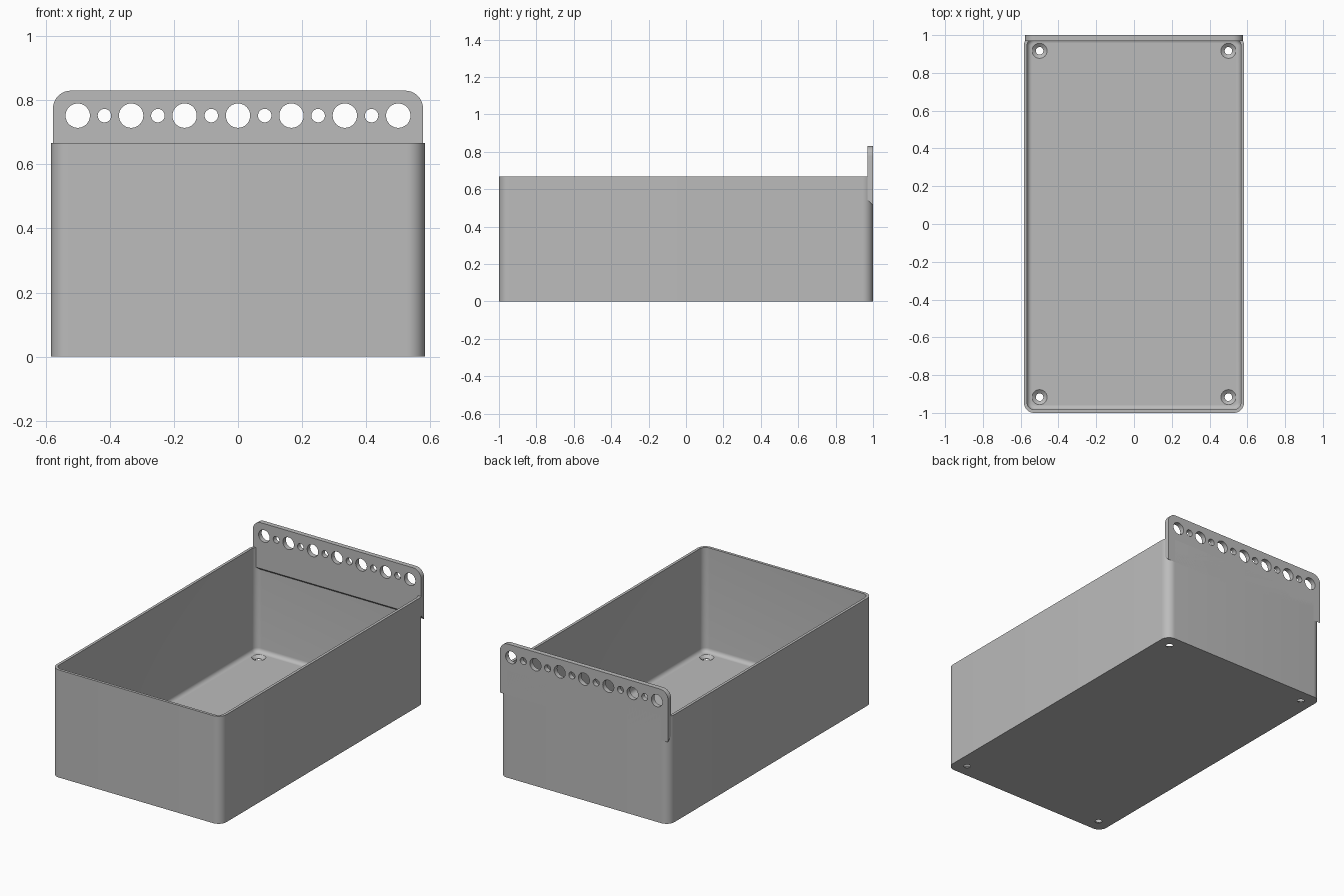
import bpy, bmesh
from math import sin, cos, pi, radians

cube = bpy.data.objects.get("Cube")
if cube:
    bpy.data.objects.remove(cube, do_unlink=True)

# One plain grey for every part
GREY = (0.5, 0.5, 0.5, 1)
grey = bpy.data.materials.new("grey plastic")
grey.use_nodes = True
grey.diffuse_color = GREY
grey.node_tree.nodes["Principled BSDF"].inputs["Base Color"].default_value = GREY

HALF_X, HALF_Y, HEIGHT = 0.583, 1.0, 0.667
WALL, FLOOR, RADIUS, FILLET = 0.017, 0.02, 0.055, 0.025
PLATE_X, PLATE_TOP, PLATE_Y = 0.577, 0.83, 0.97


def rounded_rect(hx, hy, r, steps=10):
    """Counter-clockwise outline of a rectangle with round corners."""
    pts = []
    for i, (sx, sy) in enumerate([(1, 1), (-1, 1), (-1, -1), (1, -1)]):
        for k in range(steps + 1):
            a = (i + k / steps) * pi / 2
            pts.append((sx * (hx - r) + r * cos(a), sy * (hy - r) + r * sin(a)))
    return pts


def circle(x, y, r, n=40):
    return [(x + r * cos(2 * pi * k / n), y + r * sin(2 * pi * k / n)) for k in range(n)]


def loft(bm, rings):
    """Skin a closed solid through rings of 3D points."""
    loops = [[bm.verts.new(p) for p in ring] for ring in rings]
    n = len(loops[0])
    for a, b in zip(loops, loops[1:]):
        for k in range(n):
            bm.faces.new((a[k], a[(k + 1) % n], b[(k + 1) % n], b[k]))
    bm.faces.new(loops[0][::-1])
    bm.faces.new(loops[-1])


def make_object(name, bm):
    bmesh.ops.recalc_face_normals(bm, faces=bm.faces[:])
    mesh = bpy.data.meshes.new(name)
    bm.to_mesh(mesh)
    bm.free()
    mesh.materials.append(grey)
    obj = bpy.data.objects.new(name, mesh)
    bpy.context.collection.objects.link(obj)
    return obj


def activate(obj):
    bpy.ops.object.select_all(action='DESELECT')
    obj.select_set(True)
    bpy.context.view_layer.objects.active = obj


def cut_and_smooth(obj, cutter):
    cutter.hide_render = True
    mod = obj.modifiers.new("holes", 'BOOLEAN')
    mod.operation, mod.solver, mod.object = 'DIFFERENCE', 'EXACT', cutter
    activate(obj)
    bpy.ops.object.modifier_apply(modifier=mod.name)
    bpy.data.objects.remove(cutter, do_unlink=True)
    bpy.ops.object.shade_smooth_by_angle(angle=radians(30))


# Open box: outer wall, rim, inner wall, then a filleted floor
def box_ring(inset, z):
    pts = rounded_rect(HALF_X - inset, HALF_Y - inset, RADIUS - inset)
    return [(x, y, z) for x, y in pts]


rings = [box_ring(0, 0), box_ring(0, HEIGHT), box_ring(WALL, HEIGHT)]
for k in range(7):
    a = k / 6 * pi / 2
    rings.append(box_ring(WALL + FILLET * (1 - cos(a)), FLOOR + FILLET * (1 - sin(a))))
bm = bmesh.new()
loft(bm, rings)
box = make_object("box", bm)

# Countersunk screw holes in the floor corners
bm = bmesh.new()
for x in (-0.5, 0.5):
    for y in (-0.917, 0.917):
        loft(bm, [[(px, py, z) for px, py in circle(x, y, r)]
                  for r, z in ((0.02, -0.05), (0.02, 0.004), (0.04, FLOOR), (0.04, 0.06))])
cut_and_smooth(box, make_object("screw_hole_cutter", bm))

# Hanging plate on the back wall, with round top corners and a sloped lower edge
top = [p for p in rounded_rect(PLATE_X, PLATE_TOP, RADIUS) if p[1] > 0]
bm = bmesh.new()
loft(bm, [[(x, y, z) for x, z in top + [(-PLATE_X, low), (PLATE_X, low)]]
          for y, low in ((PLATE_Y, 0.545), (HALF_Y, 0.515))])
plate = make_object("hanging_plate", bm)

# Row of alternating large and small holes
bm = bmesh.new()
for i in range(-6, 7):
    hole = circle(i / 12, 0.752, 0.021 if i % 2 else 0.038)
    loft(bm, [[(x, y, z) for x, z in hole] for y in (0.9, 1.1)])
cut_and_smooth(plate, make_object("plate_hole_cutter", bm))
